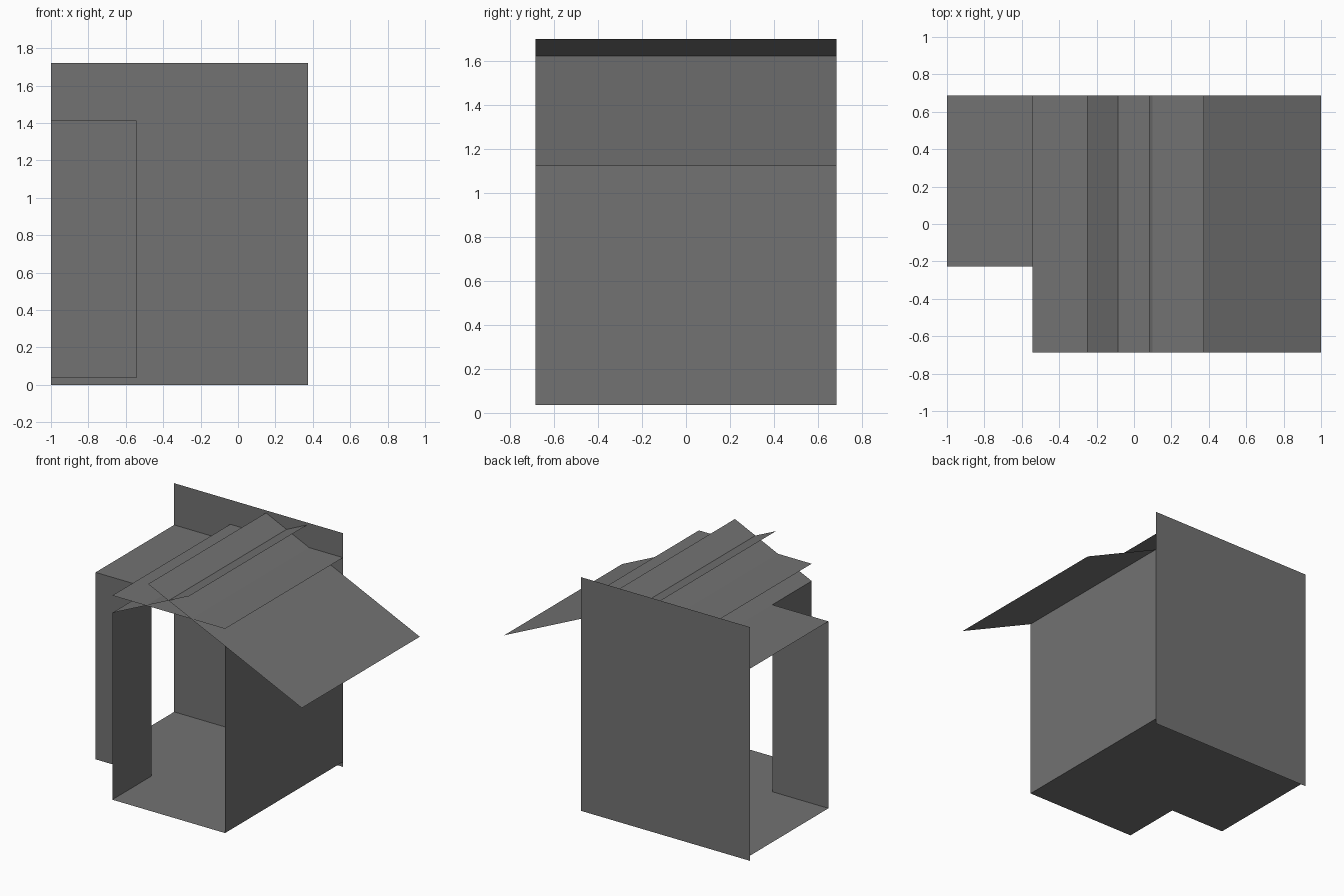
import bpy

if "Cube" in bpy.data.objects:
    bpy.data.objects.remove(bpy.data.objects["Cube"])

grey = bpy.data.materials.new("plain grey")
grey.diffuse_color = (0.17, 0.17, 0.17, 1)
grey.use_nodes = True
grey.node_tree.nodes["Principled BSDF"].inputs["Base Color"].default_value = grey.diffuse_color

# Main plan positions
LEFT, STEP_X, RIGHT = -1.0, -0.543, 0.375
FRONT, STEP_Y, BACK = -0.686, -0.228, 0.686
FLOOR, EAVE, TOP = 0.037, 1.413, 1.72


def sheet(name, points):
    """One flat single-sided panel."""
    mesh = bpy.data.meshes.new(name)
    mesh.from_pydata(points, [], [list(range(len(points)))])
    mesh.materials.append(grey)
    obj = bpy.data.objects.new(name, mesh)
    bpy.context.collection.objects.link(obj)
    return obj


def strip(name, a, b, y0=FRONT, y1=BACK):
    """Panel swept along y between two (x, z) points."""
    return sheet(name, [(a[0], y0, a[1]), (b[0], y0, b[1]),
                        (b[0], y1, b[1]), (a[0], y1, a[1])])


def upright(name, x0, x1, y, z0, z1):
    """Panel facing the front."""
    return sheet(name, [(x0, y, z0), (x1, y, z0), (x1, y, z1), (x0, y, z1)])


# L-shaped floor
sheet("floor", [(LEFT, STEP_Y, FLOOR), (STEP_X, STEP_Y, FLOOR),
                (STEP_X, FRONT, FLOOR), (RIGHT, FRONT, FLOOR),
                (RIGHT, BACK, FLOOR), (LEFT, BACK, FLOOR)])

# Walls
upright("back_wall", LEFT, RIGHT, BACK, 0, TOP)
upright("recessed_front_wall", LEFT, STEP_X, STEP_Y, FLOOR, EAVE)
strip("right_wall", (RIGHT, FLOOR), (RIGHT, EAVE))
strip("entry_side_wall", (STEP_X, EAVE), (STEP_X, FLOOR), FRONT, STEP_Y)

# Low flat roof over the side bay
strip("side_bay_roof", (LEFT, EAVE), (STEP_X, EAVE), STEP_Y, BACK)

# Two crossing roof slopes, the right one running on as an awning
strip("left_roof_slope", (STEP_X, EAVE), (0.082, 1.702))
strip("right_roof_slope", (-0.252, 1.702), (1.0, 1.125))

# Flat panel cutting through both slopes
strip("flat_roof_panel", (STEP_X, 1.54), (RIGHT, 1.54))
